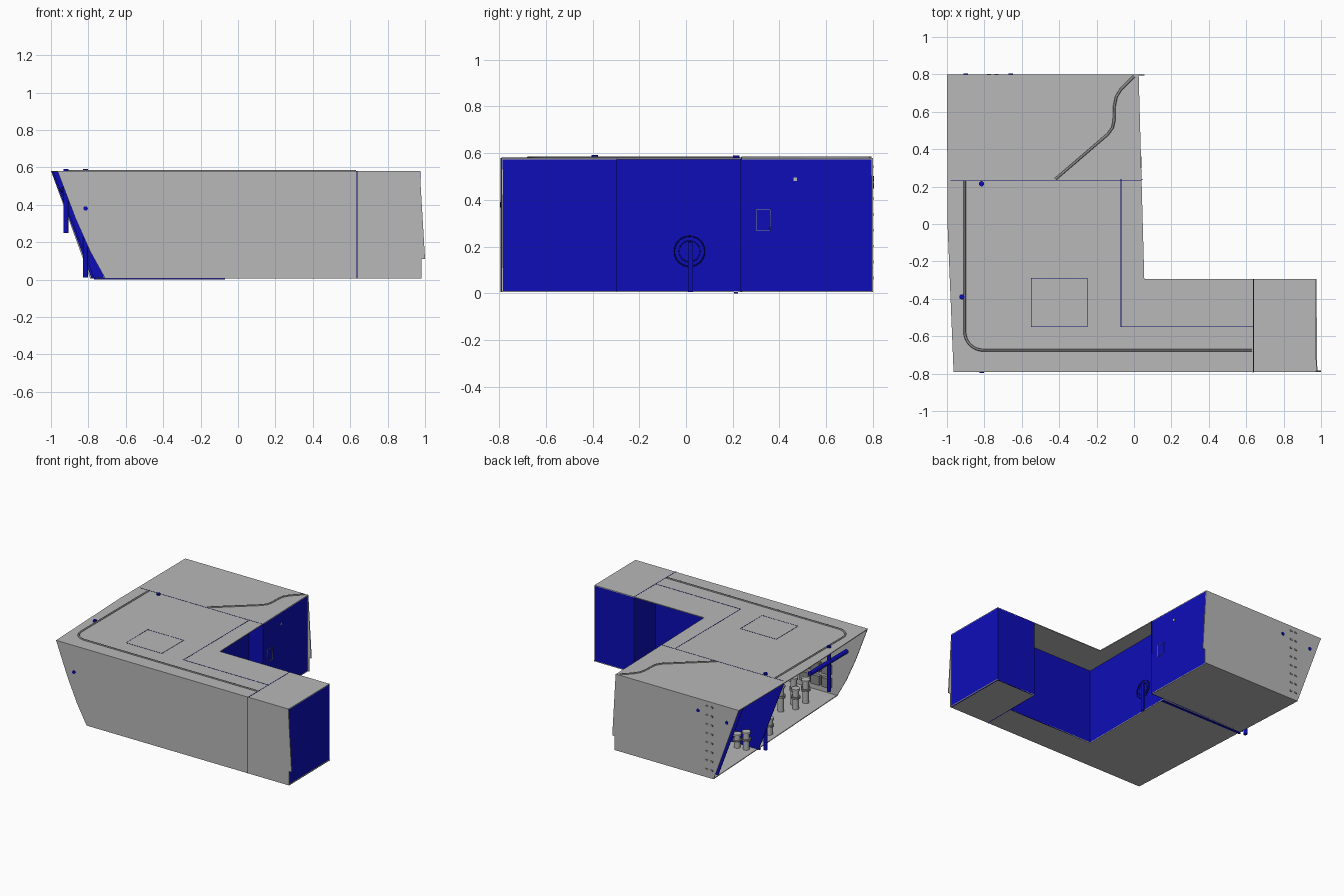
import bpy, bmesh, math
from mathutils import Vector

cube = bpy.data.objects.get("Cube")
if cube:
    bpy.data.objects.remove(cube, do_unlink=True)


def material(name, rgb):
    m = bpy.data.materials.new(name)
    m.use_nodes = True
    m.diffuse_color = (*rgb, 1)
    m.node_tree.nodes["Principled BSDF"].inputs["Base Color"].default_value = (*rgb, 1)
    return m


GREY = material("plate grey", (0.48, 0.48, 0.48))
DARK = material("fitting grey", (0.25, 0.25, 0.25))
BLUE = material("bulkhead blue", (0.004, 0.004, 0.48))
NAVY = material("seam blue", (0.002, 0.002, 0.15))
T = 0.006       # sheet thickness
TOP = 0.58      # roof height
BASE = 0.005    # floor height


def finish(name, bm, mat):
    bmesh.ops.recalc_face_normals(bm, faces=bm.faces)
    mesh = bpy.data.meshes.new(name)
    bm.to_mesh(mesh)
    bm.free()
    mesh.materials.append(mat)
    ob = bpy.data.objects.new(name, mesh)
    bpy.context.collection.objects.link(ob)
    return ob


def sheet(name, points, offset, mat):
    """Flat polygon extruded along an offset."""
    bm = bmesh.new()
    face = bm.faces.new([bm.verts.new(p) for p in points])
    ext = bmesh.ops.extrude_face_region(bm, geom=[face])
    moved = [v for v in ext["geom"] if isinstance(v, bmesh.types.BMVert)]
    bmesh.ops.translate(bm, verts=moved, vec=Vector(offset))
    return finish(name, bm, mat)


def box(name, lo, hi, mat):
    pts = [(lo[0], lo[1], lo[2]), (hi[0], lo[1], lo[2]),
           (hi[0], hi[1], lo[2]), (lo[0], hi[1], lo[2])]
    return sheet(name, pts, (0, 0, hi[2] - lo[2]), mat)


def rod(name, a, b, radius, mat, sides=16):
    a, b = Vector(a), Vector(b)
    bm = bmesh.new()
    bmesh.ops.create_cone(bm, cap_ends=True, segments=sides, radius1=radius,
                          radius2=radius, depth=(b - a).length)
    turn = (b - a).to_track_quat("Z", "Y").to_matrix()
    bmesh.ops.rotate(bm, verts=bm.verts, matrix=turn)
    bmesh.ops.translate(bm, verts=bm.verts, vec=(a + b) / 2)
    return finish(name, bm, mat)


def curve(name, points, mat, radius, cyclic=False):
    data = bpy.data.curves.new(name, "CURVE")
    data.dimensions = "3D"
    data.bevel_depth = radius
    data.bevel_resolution = 1
    sp = data.splines.new("POLY")
    sp.points.add(len(points) - 1)
    for p, co in zip(sp.points, points):
        p.co = (*co, 1)
    sp.use_cyclic_u = cyclic
    data.materials.append(mat)
    ob = bpy.data.objects.new(name, data)
    bpy.context.collection.objects.link(ob)
    return ob


def ring(name, center, axis, radius, mat, thick=0.003):
    pts = []
    for i in range(24):
        c, s = (f(i * math.tau / 24) * radius for f in (math.cos, math.sin))
        d = (0, c, s) if axis == "x" else (c, 0, s) if axis == "y" else (c, s, 0)
        pts.append(Vector(center) + Vector(d))
    return curve(name, pts, mat, thick, True)


# Roof and floor plates
roof = [(-1, .8), (.025, .8), (.055, -.295), (.97, -.295),
        (.975, -.785), (-.965, -.785), (-.997, 0)]
sheet("roof_plate", [(x, y, TOP) for x, y in roof], (0, 0, -T), GREY)
floor = [(-.79, .8), (.025, .8), (.04, .24), (-.07, .24), (-.07, -.55), (.64, -.55),
         (.64, -.295), (.975, -.295), (.98, -.785), (-.71, -.785)]
sheet("floor_plate", [(x, y, BASE) for x, y in floor], (0, 0, T), GREY)

# Front and back hull plates with raked left edge and notched flange
sheet("front_plate", [(x, -.79, z) for x, z in
      [(-.965, TOP), (.972, TOP), (1, .11), (.98, .11), (.98, BASE), (-.71, BASE),
       (-.79, .15), (-.87, .33)]],
      (0, T, 0), GREY)
sheet("back_plate", [(x, .8, z) for x, z in
      [(-1, TOP), (.027, TOP), (.055, .11), (.035, .11), (.035, BASE), (-.79, BASE)]],
      (0, -T, 0), GREY)


# Upright blue walls
def wall(name, a, b, off):
    pts = [(*a, BASE), (*b, BASE), (*b, TOP - .001), (*a, TOP - .001)]
    sheet(name, pts, off, BLUE)


wall("arm_end_wall", (.975, -.785), (.97, -.295), (-T, 0, 0))
wall("arm_back_wall", (.64, -.295), (.97, -.295), (0, -T, 0))
wall("arm_bulkhead", (.64, -.785), (.64, -.295), (T, 0, 0))
wall("recess_back_wall", (-.07, -.55), (.64, -.55), (0, -T, 0))
wall("recess_side_wall", (-.07, -.55), (-.07, .24), (-T, 0, 0))
wall("body_side_wall", (.04, .24), (.025, .795), (-T, 0, 0))
sheet("cross_bulkhead", [(-.99, .24, TOP - .001), (.045, .24, TOP - .001),
      (.04, .24, BASE), (-.77, .24, BASE)], (0, -T, 0), BLUE)

# Raked blue frame at the open side
sheet("raked_frame", [(-.995, .74, TOP - T), (-.94, .74, TOP - T),
      (-.73, .74, .012), (-.785, .74, .012)], (0, -T, 0), BLUE)

# Thin seams on roof, front and underside
box("front_seam", (.633, -.793, BASE), (.638, -.789, TOP), NAVY)
box("roof_arm_seam", (.637, -.79, TOP), (.641, -.295, TOP + .001), NAVY)
box("roof_recess_seam_back", (-.07, -.552, TOP), (.64, -.548, TOP + .001), NAVY)
box("roof_recess_seam_side", (-.072, -.55, TOP), (-.068, .24, TOP + .001), NAVY)
box("roof_cross_seam", (-.98, .232, TOP), (.04, .235, TOP + .001), NAVY)
box("floor_cross_seam", (-.77, .205, 0), (-.07, .222, BASE), BLUE)
curve("roof_hatch_outline", [(x, y, TOP) for x, y in
      [(-.55, -.55), (-.25, -.55), (-.25, -.29), (-.55, -.29)]], NAVY, .0015, True)

# Low rails on the roof
corner = [(-.805 - .1 * math.cos(t * math.pi / 16), -.575 - .1 * math.sin(t * math.pi / 16))
          for t in range(9)]
rail = [(-.905, .23)] + corner + [(.63, -.675)]
curve("long_roof_rail", [(x, y, TOP) for x, y in rail], DARK, .007)
bend = [(-.42, .24), (-.14, .48), (-.115, .515), (-.107, .55), (-.105, .63),
        (-.095, .68), (-.07, .72), (0, .79)]
curve("short_roof_rail", [(x, y, TOP) for x, y in bend], DARK, .007)

# Vent pipes through the roof with side arm
rod("front_vent_pipe", (-.92, -.39, .25), (-.92, -.39, .592), .014, BLUE)
rod("rear_vent_pipe", (-.815, .215, .012), (-.815, .215, .59), .014, BLUE)
rod("vent_cross_arm", (-.935, -.14, .48), (-.92, -.6, .47), .016, BLUE)

# Round ports in the hull plates
for name, x, y, z in (("front_port", -.815, -.793, .38), ("back_port_inner", -.66, .8, .49),
                      ("back_port_outer", -.9, .8, .46)):
    rod(name, (x, y - .004, z), (x, y + .004, z), .012, BLUE)

# Rows of small lugs down the back plate
for col, x in enumerate((-.785, -.745)):
    for i in range(8):
        z = .06 + i * .068
        if x > -.79 - (z * .37):
            box(f"back_lug_{col}_{i}", (x, .799, z), (x + .02, .803, z + .012), DARK)

# Fittings on the recess and body side walls
ring("recess_flange", (-.068, .015, .18), "x", .065, NAVY)
ring("recess_opening", (-.068, .015, .18), "x", .045, NAVY, .002)
box("recess_drain_bar", (-.07, .008, BASE), (-.058, .03, .22), BLUE)
box("side_plate_small", (.028, .46, .482), (.036, .475, .497), GREY)
curve("side_door_outline", [(.038, y, z) for y, z in
      [(.3, .27), (.36, .27), (.36, .36), (.3, .36)]], DARK, .002, True)

# Machinery standing inside the open side
tanks = [(-.63, .29, .1), (-.7, .28, .13), (-.7, .1, .12), (-.69, -.01, .12),
         (-.54, -.36, .19), (-.6, -.45, .15), (-.55, -.5, .2), (-.6, -.57, .17), (-.55, -.64, .14)]
for i, (x, y, h) in enumerate(tanks):
    rod(f"tank_{i}", (x, y, .01), (x, y, h), .023, GREY)
    rod(f"tank_collar_{i}", (x, y, h * .6), (x, y, h * .7), .032, DARK)
    rod(f"tank_cap_{i}", (x, y, h), (x, y, h + .015), .03, GREY)
for i in range(3):
    for j in range(2):
        x, z = -.67 + i * .09, .06 + j * .1
        box(f"wall_cabinet_{i}_{j}", (x, -.785, z), (x + .07, -.755, z + .07), DARK)
